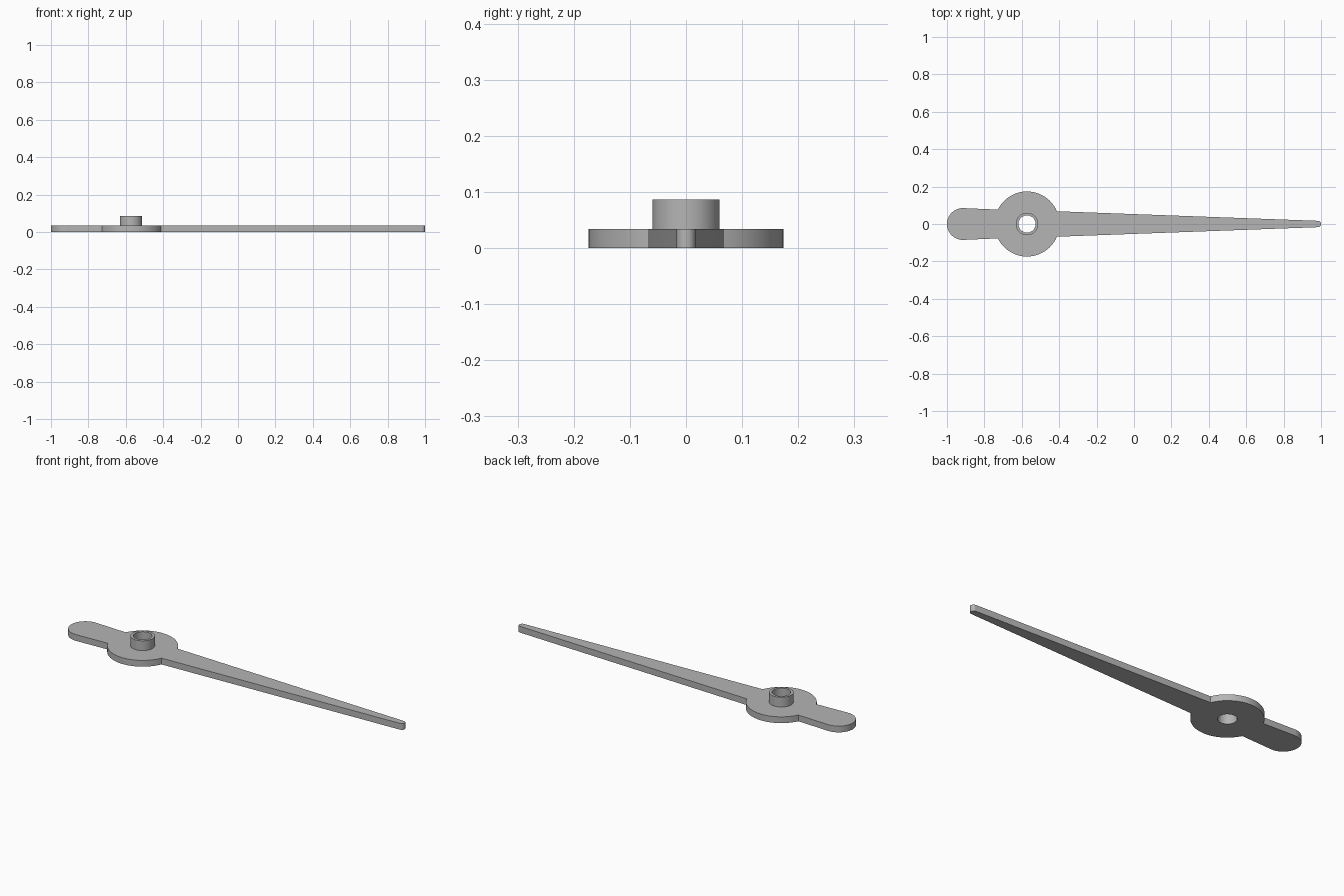
import bpy
import bmesh
from math import asin, cos, sin, pi, radians

cube = bpy.data.objects.get("Cube")
if cube:
    bpy.data.objects.remove(cube, do_unlink=True)

HUB_X = -0.572
HUB_R = 0.174
BORE_R = 0.046
COLLAR_R = 0.06
PLATE_H = 0.034
COLLAR_H = 0.087
SEGMENTS = 64

grey = bpy.data.materials.new("plain grey")
grey.use_nodes = True
colour = (0.46, 0.46, 0.46, 1)
grey.diffuse_color = colour
grey.node_tree.nodes["Principled BSDF"].inputs["Base Color"].default_value = colour


def arc(cx, r, start, end, steps):
    angles = [start + (end - start) * i / steps for i in range(steps + 1)]
    return [(cx + r * cos(a), r * sin(a)) for a in angles]


def circle(r):
    return arc(HUB_X, r, 0, 2 * pi, SEGMENTS)[:-1]


def add_loop(bm, points, z):
    verts = [bm.verts.new((x, y, z)) for x, y in points]
    edges = [bm.edges.new((v, verts[i - 1])) for i, v in enumerate(verts)]
    return verts, edges


def wall(bm, low, high):
    for i in range(len(low)):
        bm.faces.new((low[i - 1], low[i], high[i], high[i - 1]))


def finish(bm, name):
    bmesh.ops.recalc_face_normals(bm, faces=bm.faces)
    mesh = bpy.data.meshes.new(name)
    bm.to_mesh(mesh)
    bm.free()
    mesh.materials.append(grey)
    obj = bpy.data.objects.new(name, mesh)
    bpy.context.collection.objects.link(obj)
    bpy.ops.object.select_all(action="DESELECT")
    obj.select_set(True)
    bpy.context.view_layer.objects.active = obj
    bpy.ops.object.shade_smooth_by_angle(angle=radians(30))
    return obj


# Pointer outline: round tip, hub disc, round counterweight tail
arm = asin(0.068 / HUB_R)
tail = pi - asin(0.077 / HUB_R)
tip_r, tail_r = 0.017, 0.085
outline = (arc(1 - tip_r, tip_r, -pi / 2, pi / 2, 12)
           + arc(HUB_X, HUB_R, arm, tail, 28)
           + arc(-1 + tail_r, tail_r, pi / 2, 3 * pi / 2, 24)
           + arc(HUB_X, HUB_R, 2 * pi - tail, 2 * pi - arm, 28))

# Flat plate with the shaft hole
bm = bmesh.new()
levels = []
for z, up in ((0, -1), (PLATE_H, 1)):
    rim, rim_edges = add_loop(bm, outline, z)
    hole, hole_edges = add_loop(bm, circle(BORE_R), z)
    bmesh.ops.triangle_fill(bm, edges=rim_edges + hole_edges,
                            use_beauty=True, normal=(0, 0, up))
    levels.append((rim, hole))
for low, high in zip(*levels):
    wall(bm, low, high)
finish(bm, "pointer_plate")

# Hollow collar standing on the hub
bm = bmesh.new()
section = ((COLLAR_R, PLATE_H), (COLLAR_R, COLLAR_H),
           (BORE_R, COLLAR_H), (BORE_R, PLATE_H))
rings = [add_loop(bm, circle(r), z)[0] for r, z in section]
for low, high in zip(rings, rings[1:]):
    wall(bm, low, high)
# Open underside joins the plate, so face directions are set by the outer wall
collar = finish(bm, "shaft_collar")
first = collar.data.polygons[0]
if first.normal.x * (first.center.x - HUB_X) + first.normal.y * first.center.y < 0:
    collar.data.flip_normals()
